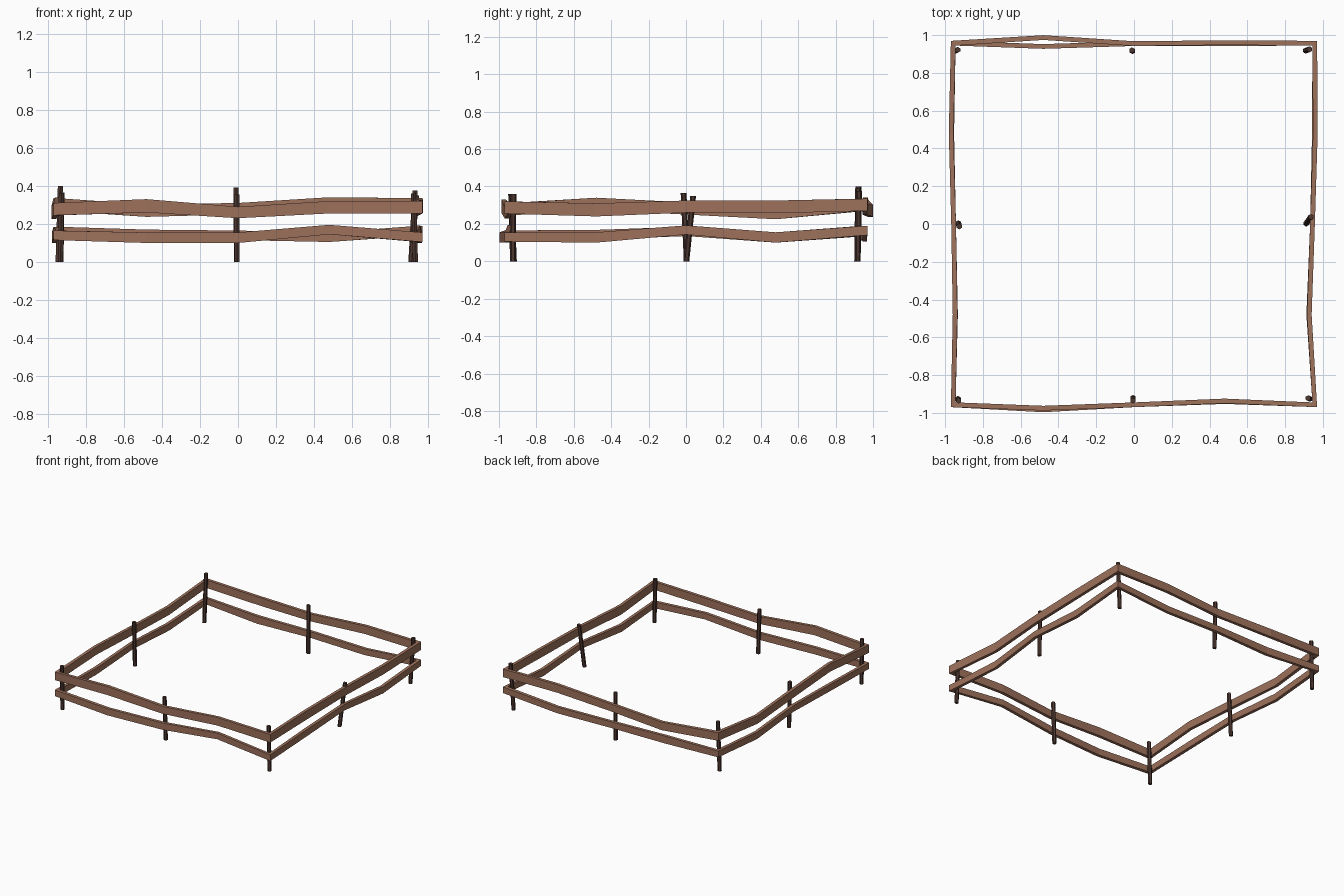
import bpy, bmesh
from mathutils import Vector

if "Cube" in bpy.data.objects:
    bpy.data.objects.remove(bpy.data.objects["Cube"])


def material(name, color):
    m = bpy.data.materials.new(name)
    m.diffuse_color = (*color, 1)
    m.use_nodes = True
    m.node_tree.nodes["Principled BSDF"].inputs["Base Color"].default_value = m.diffuse_color
    return m


RAIL = material("rail_wood", (0.34, 0.165, 0.105))
POST = material("post_wood", (0.075, 0.038, 0.03))
C = 0.957    # corner distance from the centre
T = 0.0125   # half thickness of the rails


def finish(name, bm, mat):
    bmesh.ops.recalc_face_normals(bm, faces=bm.faces)
    me = bpy.data.meshes.new(name)
    bm.to_mesh(me)
    bm.free()
    me.materials.append(mat)
    bpy.context.collection.objects.link(bpy.data.objects.new(name, me))


def rail_loop(name, sides):
    """Each side: corner (bottom, top), then three (offset, bottom, top)."""
    # along and outward directions, counter-clockwise: front, right, back, left
    dirs = [((1, 0), (0, -1)), ((0, 1), (1, 0)), ((-1, 0), (0, 1)), ((0, -1), (-1, 0))]
    bm = bmesh.new()
    rings = []
    for (along, out), (corner, *mids) in zip(dirs, sides):
        a, o = Vector(along), Vector(out)
        stations = [((o - a) * C, o - a, *corner)]
        for t, (d, z0, z1) in zip((-0.48, 0, 0.48), mids):
            stations.append((a * t + o * d, o, z0, z1))
        for p, n, z0, z1 in stations:
            inner, outer = p - n * T, p + n * T
            rings.append([bm.verts.new((*q, z)) for q, z in
                          ((inner, z0), (outer, z0), (outer, z1), (inner, z1))])
    for i, r in enumerate(rings):
        s = rings[(i + 1) % len(rings)]
        for k in range(4):
            j = (k + 1) % 4
            bm.faces.new((r[k], r[j], s[j], s[k]))
    finish(name, bm, RAIL)


# Upper rails, warped between posts
rail_loop("upper_rails", [
    [(0.245, 0.31), (0.975, 0.26, 0.33), (0.957, 0.23, 0.29), (0.937, 0.255, 0.32)],
    [(0.255, 0.32), (0.928, 0.24, 0.31), (0.945, 0.26, 0.325), (0.96, 0.257, 0.325)],
    [(0.27, 0.335), (0.96, 0.275, 0.34), (0.955, 0.25, 0.31), (0.987, 0.237, 0.302)],
    [(0.27, 0.335), (0.968, 0.225, 0.29), (0.955, 0.25, 0.315), (0.947, 0.275, 0.34)],
])
# Lower rails
rail_loop("lower_rails", [
    [(0.115, 0.165), (0.984, 0.10, 0.155), (0.957, 0.10, 0.155), (0.94, 0.145, 0.195)],
    [(0.105, 0.155), (0.925, 0.10, 0.155), (0.945, 0.143, 0.192), (0.955, 0.10, 0.155)],
    [(0.14, 0.19), (0.955, 0.105, 0.155), (0.955, 0.115, 0.165), (0.94, 0.11, 0.17)],
    [(0.135, 0.185), (0.965, 0.10, 0.155), (0.955, 0.135, 0.185), (0.945, 0.115, 0.168)],
])


def post(name, base, top, height, sides=6, r=0.0155):
    bm = bmesh.new()
    bmesh.ops.create_cone(bm, cap_ends=True, segments=sides, radius1=r, radius2=r, depth=1)
    for v in bm.verts:
        t = v.co.z + 0.5
        x, y = Vector(base).lerp(Vector(top), t)
        v.co = (v.co.x + x, v.co.y + y, height * t)
    finish(name, bm, POST)


# Slightly leaning posts on the inside of the rails
post("post_front_left", (-0.932, -0.925), (-0.928, -0.935), 0.36)
post("post_front_middle", (-0.005, -0.92), (-0.006, -0.935), 0.355)
post("post_front_right", (0.932, -0.926), (0.922, -0.922), 0.36)
post("post_right_middle", (0.912, 0.002), (0.937, 0.038), 0.35)
post("post_back_right", (0.908, 0.918), (0.93, 0.925), 0.375)
post("post_back_middle", (-0.008, 0.915), (-0.011, 0.92), 0.39)
post("post_back_left", (-0.945, 0.917), (-0.933, 0.922), 0.40)
post("post_left_middle", (-0.93, 0.004), (-0.925, -0.013), 0.365)
